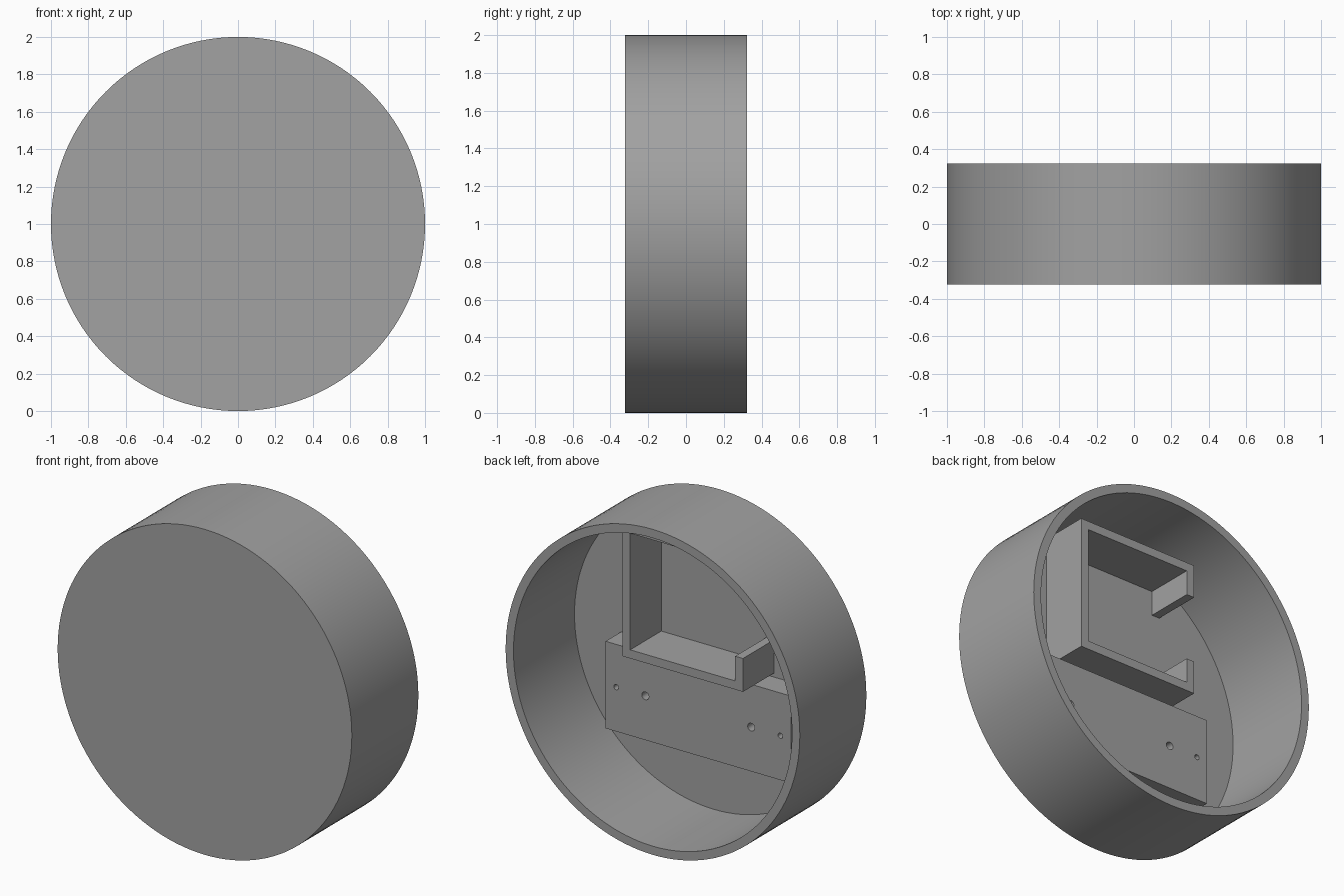
import bpy, bmesh, math
from mathutils import Matrix

if "Cube" in bpy.data.objects:
    bpy.data.objects.remove(bpy.data.objects["Cube"])

R, WALL, HALF = 1.0, 0.053, 0.323      # case radius, wall thickness, half depth
FLOOR = -HALF + WALL                   # inner face of the closed front

grey = bpy.data.materials.new("plain grey")
grey.diffuse_color = (0.36, 0.36, 0.36, 1)
grey.use_nodes = True
grey.node_tree.nodes["Principled BSDF"].inputs["Base Color"].default_value = grey.diffuse_color


def finish(name, bm):
    bmesh.ops.recalc_face_normals(bm, faces=bm.faces)
    mesh = bpy.data.meshes.new(name)
    bm.to_mesh(mesh)
    bm.free()
    mesh.materials.append(grey)
    ob = bpy.data.objects.new(name, mesh)
    bpy.context.collection.objects.link(ob)
    return ob


def smooth(ob):
    bpy.ops.object.select_all(action='DESELECT')
    ob.select_set(True)
    bpy.context.view_layer.objects.active = ob
    bpy.ops.object.shade_smooth_by_angle(angle=math.radians(30))


def prism(name, outline, y0, y1):
    """Extrude an (x, z) outline from y0 to y1."""
    bm = bmesh.new()
    face = bm.faces.new([bm.verts.new((x, y0, z)) for x, z in outline])
    ext = bmesh.ops.extrude_face_region(bm, geom=[face])["geom"]
    verts = [v for v in ext if isinstance(v, bmesh.types.BMVert)]
    bmesh.ops.translate(bm, verts=verts, vec=(0, y1 - y0, 0))
    return finish(name, bm)


# Round case: cup profile turned about the y axis, open at the back
profile = [(0, -HALF), (R, -HALF), (R, HALF), (R - WALL, HALF), (R - WALL, FLOOR), (0, FLOOR)]
bm = bmesh.new()
pts = [bm.verts.new((r, y, 1)) for r, y in profile]
edges = [bm.edges.new(p) for p in zip(pts, pts[1:])]
bmesh.ops.spin(bm, geom=pts + edges, cent=(0, 0, 1), axis=(0, 1, 0),
               angle=math.tau, steps=128, use_duplicate=False)
bmesh.ops.remove_doubles(bm, verts=bm.verts, dist=1e-4)
smooth(finish("round_case", bm))

# Mounting block with two small and two larger holes
block = prism("mounting_block", [(-.63, .44), (.63, .44), (.63, .975), (-.63, .975)],
              FLOOR, -.119)
bm = bmesh.new()
for x, r in ((.36, .024), (.558, .016)):
    for side in (-1, 1):
        place = Matrix.Translation((side * x, -.195, .712)) @ Matrix.Rotation(math.pi / 2, 4, 'X')
        bmesh.ops.create_cone(bm, cap_ends=True, segments=24, radius1=r, radius2=r,
                              depth=.4, matrix=place)
cutter = finish("hole_cutter", bm)
cutter.hide_render = True
mod = block.modifiers.new("holes", 'BOOLEAN')
mod.operation, mod.solver, mod.object = 'DIFFERENCE', 'EXACT', cutter
bpy.context.view_layer.objects.active = block
bpy.ops.object.modifier_apply(modifier="holes")
bpy.data.objects.remove(cutter)
smooth(block)

# C-shaped holder with two short lips, open on the -x side
W, Z0, Z1, LIP = .41, 1.0, 1.822, .205
t = WALL
prism("c_holder", [(W, Z0), (W, Z1), (-W, Z1), (-W, Z1 - LIP), (-W + t, Z1 - LIP),
                   (-W + t, Z1 - t), (W - t, Z1 - t), (W - t, Z0 + t), (-W + t, Z0 + t),
                   (-W + t, Z0 + LIP), (-W, Z0 + LIP), (-W, Z0)], FLOOR, .032)
